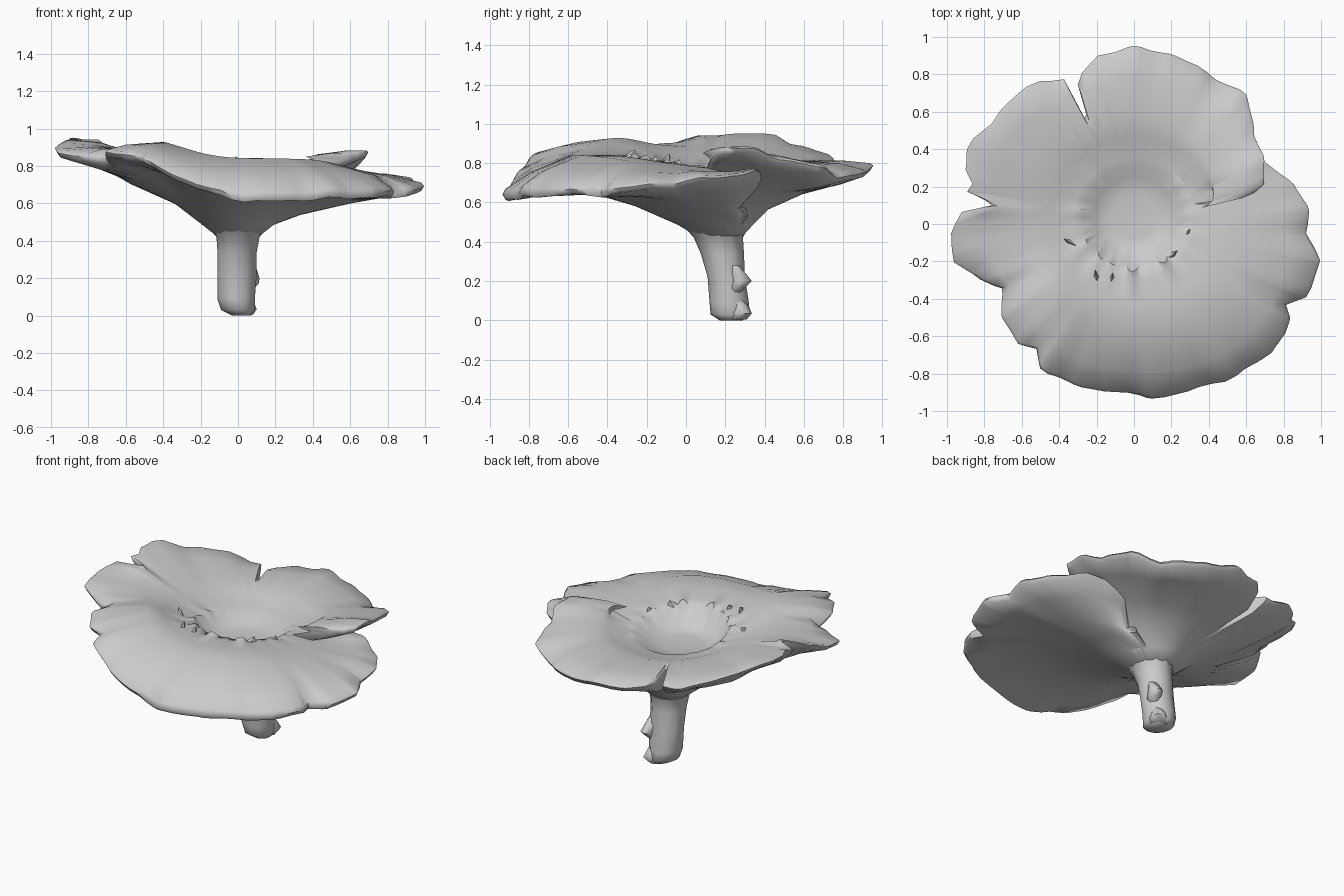
import bpy, bmesh, math, random

if "Cube" in bpy.data.objects:
    bpy.data.objects.remove(bpy.data.objects["Cube"])
random.seed(4)

# Rim outline of the cap: angle in degrees, radius (spirals past 360 so the lobes overlap)
RIM = [(13.5, .6), (14.5, .67), (17, .735), (26, .77), (36, .81), (44, .87), (49, .92), (63, .9), (78, .94),
       (90, .95), (102, .93), (109, .86), (112, .8), (113.5, .63), (115, .62), (115.8, .86),
       (123, .93), (134, .94), (145, .95), (156, .985), (162, .96), (166, .9), (169, .92),
       (171, .81), (172.5, .77), (176, .92), (183, 1.0), (192, .99), (197, .91), (206, .8),
       (215, .86), (226, .9), (232, .86), (237, .92), (249, .93), (264, .905), (274, .94),
       (290, .95), (307, .99), (317, 1.02), (329, .985), (332, .94), (337, 1.01), (349, 1.02),
       (357, .94), (366, .935), (374, .89), (385, .775), (394, .68), (404, .6)]
# Heights: angle, rim height, height of the crest part way out
HEIGHT = [(13.5, .86, .85), (20, .89, .87), (30, .85, .86), (45, .79, .83), (62, .72, .82),
          (90, .78, .81), (115, .78, .8), (135, .86, .83), (158, .96, .86), (176, .93, .88),
          (185, .9, .89), (195, .85, .89), (206, .84, .91), (215, .87, .94), (232, .86, .92),
          (245, .78, .88), (257, .69, .85), (274, .63, .84), (300, .65, .84), (320, .66, .83),
          (337, .66, .8), (349, .69, .78), (366, .72, .76), (392, .76, .74)]


def sample(table, a, k):
    for p, q in zip(table, table[1:]):
        if a <= q[0]:
            t = (a - p[0]) / (q[0] - p[0])
            return p[k] + (q[k] - p[k]) * t
    return table[-1][k]


def smooth(table, a, k, w):
    """Average over neighbouring angles, so notches fade towards the middle."""
    lo, hi = table[0][0], table[-1][0]
    s = min(w, a - lo, hi - a)
    return sum(sample(table, a + s * d / 4, k) for d in range(-4, 5)) / 9


def finish(bm, name, angle):
    bmesh.ops.remove_doubles(bm, verts=bm.verts, dist=0.0005)
    bmesh.ops.recalc_face_normals(bm, faces=bm.faces)
    mesh = bpy.data.meshes.new(name)
    bm.to_mesh(mesh)
    bm.free()
    ob = bpy.data.objects.new(name, mesh)
    bpy.context.collection.objects.link(ob)
    bpy.ops.object.select_all(action='DESELECT')
    ob.select_set(True)
    bpy.context.view_layer.objects.active = ob
    bpy.ops.object.shade_smooth_by_angle(angle=math.radians(angle))
    return ob


def cap_section(a):
    """Radial section of the cap: (radius, centre y, z) from bowl centre over the rim to the stem."""
    t = math.radians(a)
    wave = math.sin(17 * t) + .7 * math.sin(29 * t)
    R = sample(RIM, a, 1) + .007 * wave
    Rs = smooth(RIM, a, 1, 16)
    rim = smooth(HEIGHT, a, 1, 5) + .006 * wave
    mid = smooth(HEIGHT, a, 2, 12)
    front = .5 - .5 * math.sin(t)
    lip = .74 + .085 * front
    jag = front * (math.sin(11 * t) + math.sin(19 * t + 1))
    m = min(.62 * Rs, .6, .93 * R)
    q = max(m + .01, min(.85 * Rs, .94 * R))
    q2 = max(q + .005, .975 * R)
    under = mid - (.1 + .07 * min(1, (a - 13.5) / 40))
    return [(0, .04, .69), (.12, .04, .69), (.21, .04, .705),
            (.275 + .012 * jag, .04, lip + .014 * jag), (.325, .03, lip + .005),
            (.45, .02, (lip + mid) / 2 + .01), (m, 0, mid),
            (q, 0, rim + (mid - rim) * .5 + .015), (q2, 0, rim + (mid - rim) * .1 + .01),
            (q2 + .015, 0, rim), (q2, 0, rim - .025), (q, 0, rim * .6 + under * .4 - .02),
            (m, .01, under), (.34, .08, (.47 + under) / 2 + .01), (.19, .15, .485),
            (.12, .17, .43), (0, .17, .43)]


# Cap: overlapping spiral sheet with thickness
angles = sorted({r[0] for r in RIM} | {float(a) for a in range(20, 404, 4)})
bm = bmesh.new()
cols = []
for a in angles:
    c, s = math.cos(math.radians(a)), math.sin(math.radians(a))
    cols.append([bm.verts.new((r * c, cy + r * s, z)) for r, cy, z in cap_section(a)])
for p, q in zip(cols, cols[1:]):
    for i in range(len(p) - 1):
        bm.faces.new((p[i], p[i + 1], q[i + 1], q[i]))
# Close the two free edges of the spiral
n = len(cols[0])
for col in (cols[0], cols[-1]):
    for i in range(n // 2):
        j = n - 1 - i
        if j - i > 2:
            bm.faces.new((col[i], col[i + 1], col[j - 1], col[j]))
        else:
            bm.faces.new(col[i:j + 1])
            break
finish(bm, "mushroom_cap", 60)


def tube(name, rings, sides=12, angle=60):
    """Loft of rings given as (x, y, z, radius x, radius y)."""
    bm = bmesh.new()
    loops = [[bm.verts.new((x + rx * math.cos(2 * math.pi * k / sides),
                            y + ry * math.sin(2 * math.pi * k / sides), z))
              for k in range(sides)] for x, y, z, rx, ry in rings]
    for p, q in zip(loops, loops[1:]):
        for k in range(sides):
            bm.faces.new((p[k], p[k - 1], q[k - 1], q[k]))
    bm.faces.new(loops[0])
    bm.faces.new(loops[-1])
    return finish(bm, name, angle)


# Stem, leaning slightly towards the front at the top
tube("stem", [(.02, .23, 0, .05, .06), (.0, .225, .03, .09, .1), (-.01, .22, .09, .1, .1),
              (-.005, .205, .22, .105, .095), (-.005, .185, .34, .105, .11),
              (0, .165, .42, .115, .125), (0, .155, .47, .155, .16), (0, .15, .54, .22, .22)])
# Small growths on the stem, its foot and under the cap
tube("stem_knob", [(.04, .24, .12, .02, .02), (.07, .265, .17, .04, .04),
                   (.075, .285, .2, .04, .05), (.05, .24, .28, .04, .03)], 8)
tube("foot_flare", [(.03, .26, .005, .05, .05), (.05, .28, .035, .05, .055),
                    (.04, .27, .07, .045, .05), (.03, .24, .13, .04, .03)], 8)
tube("gill_knob", [(.11, .15, .45, .03, .04), (.17, .14, .52, .05, .06),
                   (.21, .15, .59, .05, .04)], 6)

# Torn flakes around the bowl
bm = bmesh.new()
for x, y, z, ang in [(.28, -.06, .82, 60), (-.34, -.1, .85, 150), (-.12, -.3, .855, 80),
                     (-.2, -.29, .87, 100), (.2, -.17, .84, 40)]:
    d, e = math.cos(math.radians(ang)), math.sin(math.radians(ang))
    base = [bm.verts.new((x + u * d - v * e, y + u * e + v * d, z - .05))
            for u, v in [(-.06, 0), (0, -.02), (.05, 0), (0, .02)]]
    tip = bm.verts.new((x + .03 * d, y + .03 * e, z))
    bm.faces.new(base)
    for k in range(4):
        bm.faces.new((base[k - 1], base[k], tip))
finish(bm, "torn_flakes", 30)
